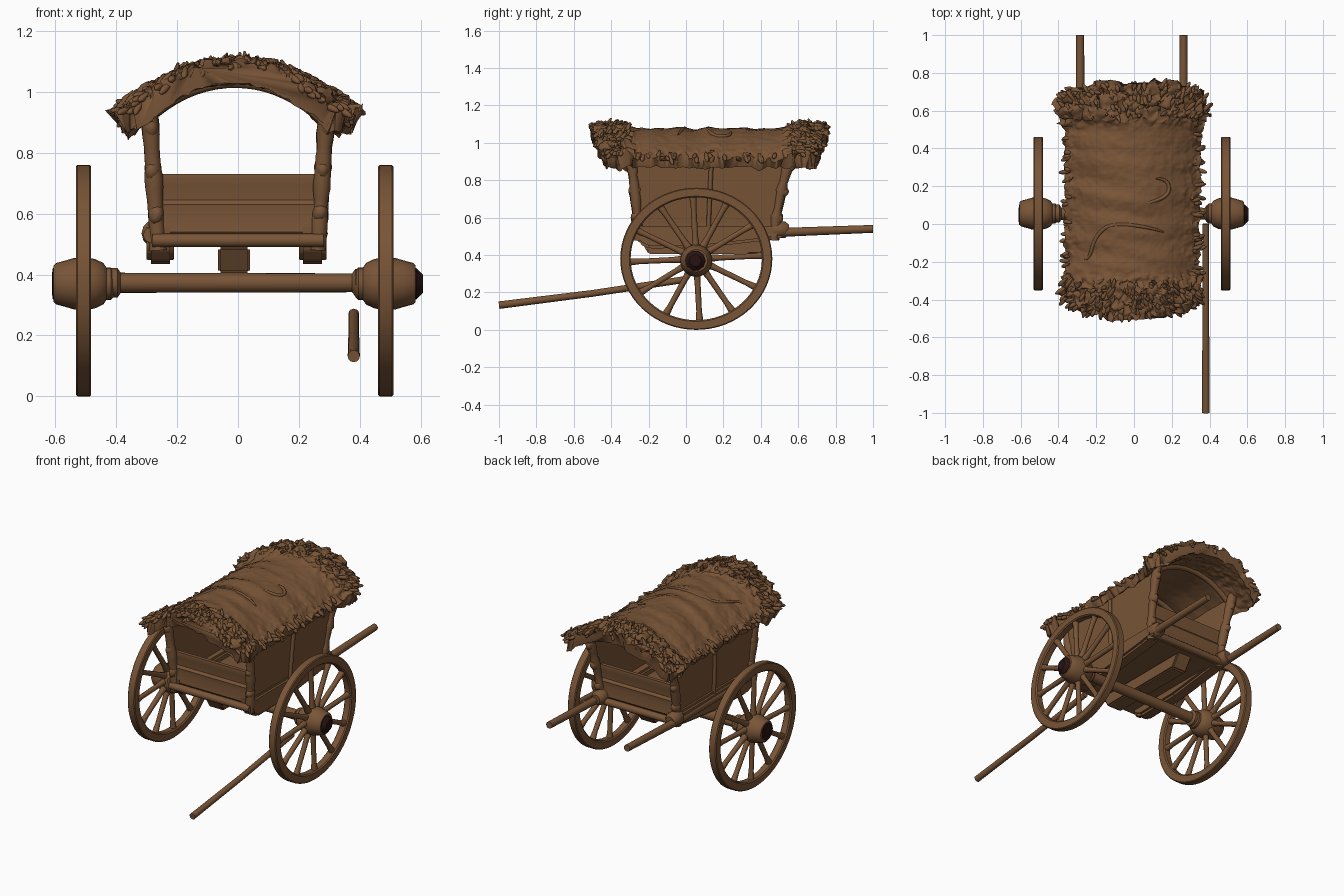
import bpy, bmesh, math, random
from mathutils import Vector, noise

random.seed(4)
old = bpy.data.objects.get("Cube")
if old:
    bpy.data.objects.remove(old)


def material(name, rgb):
    m = bpy.data.materials.new(name)
    m.use_nodes = True
    m.diffuse_color = (*rgb, 1)
    m.node_tree.nodes["Principled BSDF"].inputs["Base Color"].default_value = (*rgb, 1)
    return m


wood = material("brown wood", (0.19, 0.09, 0.038))
dark = material("dark cap", (0.022, 0.006, 0.006))


def finish(name, bm, mat=wood, angle=40):
    bmesh.ops.recalc_face_normals(bm, faces=bm.faces)
    me = bpy.data.meshes.new(name)
    bm.to_mesh(me)
    bm.free()
    ob = bpy.data.objects.new(name, me)
    bpy.context.collection.objects.link(ob)
    me.materials.append(mat)
    bpy.ops.object.select_all(action="DESELECT")
    ob.select_set(True)
    bpy.context.view_layer.objects.active = ob
    bpy.ops.object.shade_smooth_by_angle(angle=math.radians(angle))


def loft(bm, rings, cap=True):
    """Join rings of points with quads."""
    vs = [[bm.verts.new(p) for p in r] for r in rings]
    n = len(vs[0])
    for a, b in zip(vs, vs[1:]):
        for i in range(n):
            bm.faces.new((a[i], a[(i + 1) % n], b[(i + 1) % n], b[i]))
    if cap:
        bm.faces.new(vs[0])
        bm.faces.new(vs[-1])


def lathe(bm, profile, centre, sides=40, stretch=1, closed=False):
    """Turn (x, radius) pairs around an axis along x."""
    rings = []
    for x, r in profile + (profile[:1] if closed else []):
        rings.append([(x + centre[0], centre[1] + stretch * r * math.cos(t), centre[2] + r * math.sin(t))
                      for t in (math.tau * i / sides for i in range(sides))])
    loft(bm, rings, not closed)
    if closed:
        bmesh.ops.remove_doubles(bm, verts=bm.verts, dist=1e-5)


def rod(bm, path, radii, sides=12):
    """Round bar through a path of points."""
    pts = [Vector(p) for p in path]
    rings = []
    for i, p in enumerate(pts):
        d = (pts[min(i + 1, len(pts) - 1)] - pts[max(i - 1, 0)]).normalized()
        ref = Vector((0, 0, 1)) if abs(d.z) < 0.8 else Vector((1, 0, 0))
        a = d.cross(ref).normalized()
        b = d.cross(a)
        r = radii[i] if isinstance(radii, list) else radii
        rings.append([p + r * (a * math.cos(t) + b * math.sin(t))
                      for t in (math.tau * k / sides for k in range(sides))])
    loft(bm, rings)


def rod_part(name, path, radii, sides=12):
    bm = bmesh.new()
    rod(bm, path, radii, sides)
    finish(name, bm)


def prism(name, outline, x0, x1, lean=0, bevel=0.008):
    """Side outline of (y, z) points given thickness in x; lean shifts x with height."""
    bm = bmesh.new()
    loft(bm, [[(x + lean * (z - 0.5), y, z) for y, z in outline] for x in (x0, x1)])
    if bevel:
        bmesh.ops.recalc_face_normals(bm, faces=bm.faces)
        bmesh.ops.bevel(bm, geom=bm.edges[:], offset=bevel, segments=2, affect="EDGES")
    finish(name, bm)


# Wheels, hubs and dark hub caps
AY, AZ = 0.055, 0.38
for side, wx, s, cap in (("left", 0.485, 1, 0.122), ("right", -0.507, -1, 0.104)):
    bm = bmesh.new()
    lathe(bm, [(-0.025, 0.335), (-0.025, 0.375), (-0.02, 0.38), (0.02, 0.38),
               (0.025, 0.375), (0.025, 0.335), (0.018, 0.328), (-0.018, 0.328)],
          (wx, AY, AZ), 64, 1.07, True)
    finish(side + "_wheel_rim", bm)
    bm = bmesh.new()
    for k in range(12):
        t = math.tau * k / 12 + 0.05
        c, n = 1.07 * math.cos(t), math.sin(t)
        rod(bm, [(wx, AY + c * r, AZ + n * r) for r in (0.06, 0.12, 0.28, 0.34)],
            [0.022, 0.016, 0.015, 0.021], 10)
    finish(side + "_wheel_spokes", bm)
    bm = bmesh.new()
    lathe(bm, [(-s * 0.1, 0.043), (-s * 0.09, 0.053), (-s * 0.075, 0.053), (-s * 0.065, 0.068),
               (-s * 0.04, 0.08), (-s * 0.015, 0.086), (s * 0.03, 0.085), (s * 0.06, 0.076),
               (s * 0.09, 0.068), (s * 0.098, 0.06)], (wx, AY, AZ - 0.01), 24)
    finish(side + "_hub", bm)
    bm = bmesh.new()
    lathe(bm, [(s * 0.09, 0.054), (s * 0.101, 0.054), (s * cap, 0.032)], (wx, AY - 0.005, AZ - 0.01), 10)
    finish(side + "_hub_cap", bm, dark)

# Axle with collars
bm = bmesh.new()
lathe(bm, [(-0.43, 0.048), (-0.395, 0.048), (-0.385, 0.033), (0.375, 0.031), (0.385, 0.045), (0.42, 0.048)],
      (0, AY, 0.373), 20)
finish("axle", bm)

# Floor, underside beams, sills and shafts
prism("floor", [(-0.28, 0.49), (0.49, 0.49), (0.49, 0.53), (-0.28, 0.53)], -0.28, 0.28)
prism("centre_beam", [(-0.2, 0.405), (0.4, 0.405), (0.46, 0.49), (-0.25, 0.49)], -0.065, 0.04)
for side, x, shaft_x in (("left", 0.245, 0.262), ("right", -0.255, -0.285)):
    prism(side + "_sill", [(-0.25, 0.46), (-0.2, 0.435), (0.1, 0.44), (0.4, 0.475), (0.5, 0.49),
                           (0.5, 0.57), (-0.27, 0.57), (-0.27, 0.5)], x - 0.045, x + 0.045, 0, 0.014)
    rod_part(side + "_shaft", [(shaft_x, -0.27, 0.53), (shaft_x, 0.48, 0.52), (shaft_x, 1, 0.54)],
             [0.026, 0.024, 0.021])
    rod_part(side + "_shaft_binding", [(shaft_x * 0.95, y, 0.535) for y in (0.45, 0.47, 0.53, 0.55)],
             [0.032, 0.046, 0.044, 0.028])

# Leaning side panels with posts and lashings
for side, s in (("left", 1), ("right", -1)):
    prism(side + "_panel", [(-0.25, 0.52), (0.47, 0.52), (0.48, 0.62), (0.56, 0.95), (-0.3, 0.95),
                            (-0.26, 0.62)], s * 0.25, s * 0.27, s * 0.06, 0.004)
    for name, low, high in (("front", -0.255, -0.3), ("middle", 0.12, 0.14), ("back", 0.47, 0.57)):
        big = 0 if name == "middle" else 0.014
        n = 14
        path = [(s * (0.276 - big + 0.03 * i / n), low + (high - low) * (i / n) ** 1.5, 0.48 + 0.48 * i / n)
                for i in range(n + 1)]
        rod_part(f"{side}_{name}_post", path,
                 [0.012 + big + big * 0.6 * noise.noise((i * 0.7, s * 3, low * 9)) for i in range(n + 1)])
        if big:
            for k, z in enumerate((0.6, 0.74, 0.88)):
                bm = bmesh.new()
                bmesh.ops.create_icosphere(bm, subdivisions=2, radius=0.034)
                p = path[round((z - 0.48) / 0.48 * n)]
                for v in bm.verts:
                    v.co *= 1 + 0.25 * noise.noise(v.co * 25 + Vector((k, low, s)))
                    v.co = Vector((p[0] + v.co.x * 0.75, p[1] + v.co.y, z + v.co.z))
                finish(f"{side}_{name}_lashing_{k + 1}", bm)

# End boards with bowed lower panel, small ledge and flush top
for name, y, d in (("front", -0.255, -1), ("back", 0.475, 1)):
    profile = [(0.52, 0.0), (0.54, 0.015), (0.6, 0.008), (0.63, 0.012), (0.645, 0.0), (0.69, 0.003),
               (0.715, 0.01), (0.73, 0.008)]
    outer = [(y + d * o, z) for z, o in profile]
    prism(name + "_board", outer + [(y - d * 0.015, z) for z, _ in reversed(profile)], -0.262, 0.262, 0, 0)
    rod_part(name + "_floor_bar", [(-0.28, y + d * 0.022, 0.512), (0.28, y + d * 0.022, 0.512)], 0.022)

# Thatched arched roof, thicker and rougher at both ends, with rounded corners
Y0, Y1, ROWS, COLS = -0.485, 0.745, 190, 100


def fringe(y):
    d = min(y - Y0, Y1 - y)
    t = max(0, min(1, (0.26 - d) / 0.14))
    return t * t * (3 - 2 * t)


def roof_point(u, y, under=0):
    e = fringe(y)
    along = (y - Y0) / (Y1 - Y0)
    w = 0.355 + 0.01 * along + (0.015 + 0.025 * along) * e - 0.025 * under
    z = 1.077 + 0.024 * e - 0.165 * abs(u) ** 2.1 - under * (0.045 + 0.028 * e)
    end = 2 * along - 1
    y -= 0.065 * abs(u) ** 4 * end * abs(end) ** 3
    w -= 0.035 * abs(end) ** 24
    return Vector((-0.014 + 0.012 * along + w * u, y, z))


bm = bmesh.new()
rings = []
for j in range(ROWS + 1):
    y = Y0 + (Y1 - Y0) * j / ROWS
    e = fringe(y)
    us = [2 * i / COLS - 1 for i in range(COLS + 1)]
    ring = []
    for u, under in [(u, 0) for u in us] + [(u, 1) for u in reversed(us)]:
        p = roof_point(u, y, under)
        rough = (0.003 + 0.024 * e + 0.016 * abs(u) ** 8) * (1 - 0.7 * under)
        p += rough * (noise.noise_vector(p * 26) + 0.6 * noise.noise_vector(p * 60))
        p.z += (1 - 0.7 * under) * 0.016 * noise.noise((p.x * 3, y * 12 + p.x * 2, 2))
        p.z -= 0.03 * abs(u) ** 10 * noise.noise((y * 14, u, 5))
        if j in (0, ROWS):
            p.y += 0.04 * noise.noise((u * 7, y, 1))
        ring.append(p)
    rings.append(ring)
loft(bm, rings)
finish("thatch_roof", bm, wood, 75)

# Matted straw ends poking out of the roof ends and eaves
bm = bmesh.new()
for k in range(230):
    u = random.uniform(-1, 1)
    if k % 4 == 0:
        u, y = random.choice((-1, 1)) * random.uniform(0.94, 1), random.uniform(Y0, Y1)
    else:
        d = random.random() ** 1.5 * 0.18
        y = random.choice((Y0 + d, Y1 - d))
    p = roof_point(u, y, 0.3 * random.random() if min(y - Y0, Y1 - y) < 0.02 else 0)
    out = -1 if y < 0.1 else 1
    way = Vector((u * 0.8, out * random.uniform(0.3, 1) * fringe(y), random.uniform(-0.8, 0)))
    way += Vector(random.uniform(-0.3, 0.3) for _ in range(3))
    way = way.normalized() * random.uniform(0.02, 0.042)
    rod(bm, [p - way, p - way * 0.3, p + way * 0.4, p + way * 0.8, p + way],
        [0.004, 0.011, 0.012, 0.008, 0.003], 7)
finish("straw_ends", bm, wood, 75)

# Soft folds lying over the roof top
folds = {"long_fold": [(-0.27, -0.18), (-0.23, -0.19), (-0.2, -0.08), (-0.14, -0.01), (-0.05, 0), (0.1, -0.02),
                       (0.22, -0.06)],
         "short_fold": [(0.08, 0.24), (0.18, 0.24), (0.2, 0.16), (0.1, 0.11), (-0.05, 0.1)]}
for name, pts in folds.items():
    pts = [Vector(p) for p in pts]
    for _ in range(3):
        pts = [a.lerp(b, t) for a, b in zip(pts, pts[1:]) for t in (0.25, 0.75)]
    n = len(pts) - 1
    rod_part(name, [roof_point(p.x / 0.36, p.y) for p in pts],
             [0.003 + 0.008 * math.sin(math.pi * i / n) ** 0.5 if 0 < i < n else 0.003 for i in range(n + 1)], 10)

# Roof ribs inside
for k, y in enumerate((-0.28, 0.13, 0.53)):
    rod_part(f"roof_rib_{k + 1}", [roof_point(i / 10, y, 1) for i in range(-8, 9)], 0.018)

# Loose prop pole under the left side
rod_part("prop_pole", [(0.38, -1, 0.132), (0.38, -0.5, 0.195), (0.38, 0, 0.27)], [0.02, 0.018, 0.018])
